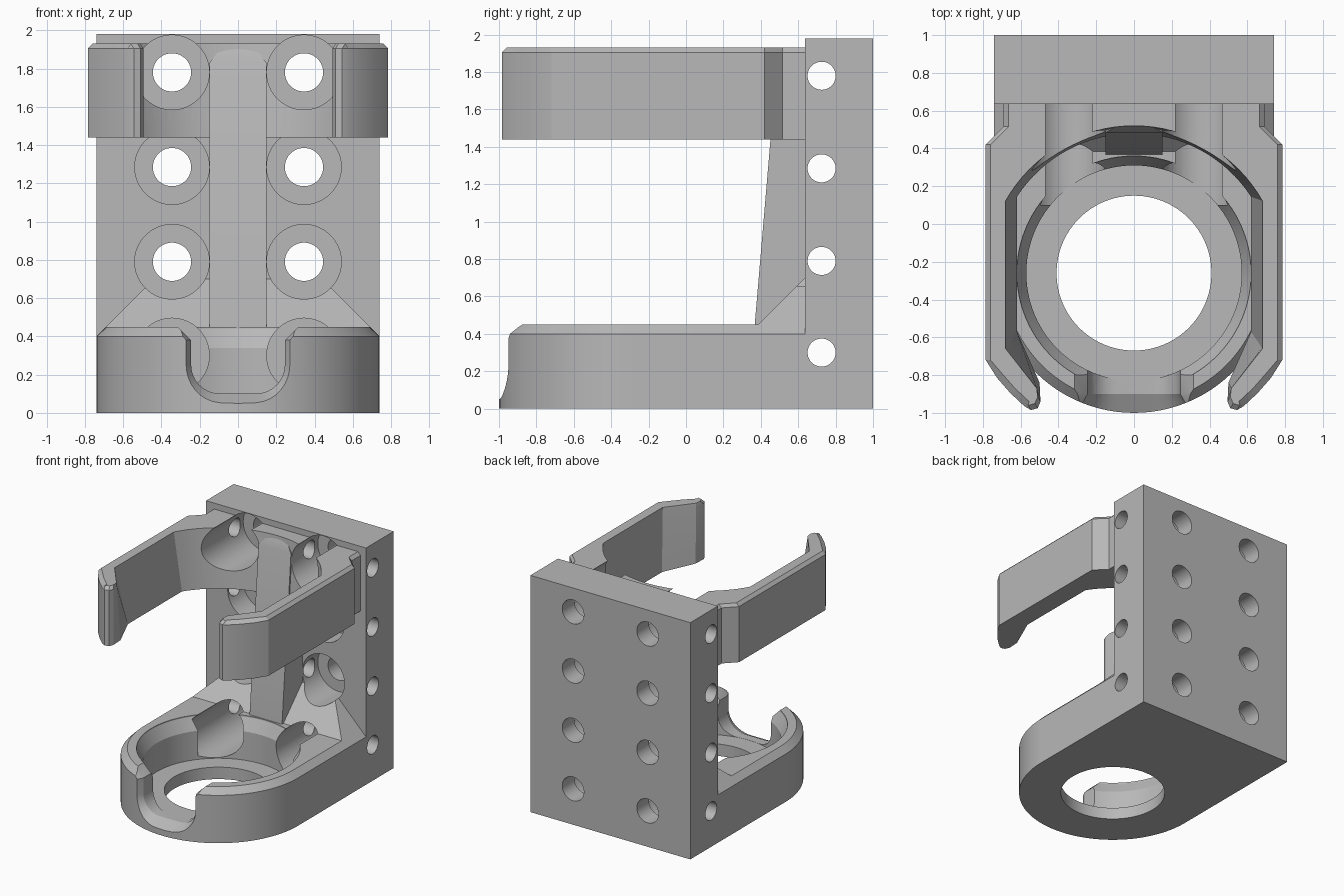
import bpy, bmesh
from math import sin, cos, pi, sqrt, asin

cube = bpy.data.objects.get("Cube")
if cube:
    bpy.data.objects.remove(cube)

grey = bpy.data.materials.new("plain_grey")
grey.use_nodes = True
GREY = (0.48, 0.48, 0.48, 1)
grey.diffuse_color = GREY
grey.node_tree.nodes["Principled BSDF"].inputs["Base Color"].default_value = GREY

CY = -0.26                       # centre of the round cup
ROWS = (0.30, 0.79, 1.285, 1.78)  # heights of the screw rows


def loft(name, *stacks):
    """Closed mesh from one or more stacks of matching rings."""
    bm = bmesh.new()
    for rings in stacks:
        vs = [[bm.verts.new(p) for p in ring] for ring in rings]
        n = len(vs[0])
        for a, b in zip(vs, vs[1:]):
            for i in range(n):
                j = (i + 1) % n
                bm.faces.new((a[i], a[j], b[j], b[i]))
        bm.faces.new(vs[0][::-1])
        bm.faces.new(vs[-1])
    bmesh.ops.recalc_face_normals(bm, faces=bm.faces)
    me = bpy.data.meshes.new(name)
    bm.to_mesh(me)
    bm.free()
    me.materials.append(grey)
    ob = bpy.data.objects.new(name, me)
    bpy.context.collection.objects.link(ob)
    return ob


def circle(r, place, n=64):
    return [place(r * cos(2 * pi * i / n), r * sin(2 * pi * i / n)) for i in range(n)]


def carve(ob, cutters):
    """Cut with each cutter and keep the resulting mesh."""
    for c in cutters:
        c.hide_render = True
        m = ob.modifiers.new("cut", "BOOLEAN")
        m.operation, m.solver, m.object = "DIFFERENCE", "EXACT", c
    dg = bpy.context.evaluated_depsgraph_get()
    me = bpy.data.meshes.new_from_object(ob.evaluated_get(dg))
    ob.modifiers.clear()
    ob.data = me


def bores(rows, start):
    """Stepped screw bores running front to back."""
    stacks = []
    for z in rows:
        for x in (-0.345, 0.345):
            stacks.append([circle(r, lambda a, b: (x + a, y, z + b))
                           for y, r in ((start, 0.195), (0.84, 0.195), (0.84, 0.1), (1.1, 0.1))])
    return loft("bore_cutter", *stacks)


# Back plate with stepped bores and cross holes
plate = loft("back_plate", [[(x, y, z) for x, y in ((-0.74, 0.635), (0.74, 0.635), (0.74, 1), (-0.74, 1))]
                            for z in (0, 1.98)])
plate_bores = bores(ROWS, 0.5)
cross = loft("cross_hole_cutter", *[[circle(0.075, lambda a, b: (x, 0.725 + a, z + b), 48)
                                     for x in (-1, 1)] for z in ROWS])
carve(plate, [plate_bores, cross])


# Round-fronted cup with chamfered rim
def stadium(z, inset):
    r = 0.74 - inset
    arc = [(r * cos(pi * i / 48), CY - r * sin(pi * i / 48), z) for i in range(49)]
    return [(r, 0.635, z)] + arc + [(-r, 0.635, z)]


cup = loft("cup_base", [stadium(0, 0), stadium(0.4, 0), stadium(0.45, 0.05)])
cavity = loft("cavity_cutter", [circle(r, lambda a, b: (a, CY + b, z), 96) for z, r in
                                ((-0.1, 0.41), (0.1, 0.41), (0.1, 0.57), (0.34, 0.57),
                                 (0.44, 0.62), (0.6, 0.62))])


# Rounded front notch, flaring outward
def notch_ring(y, w, bottom):
    r = 0.15 + (w - 0.245)
    half = [(w + 0.2, 0.58), (w, 0.38)]
    half += [(w - r + r * cos(pi * i / 16), bottom + r - r * sin(pi * i / 16)) for i in range(9)]
    pts = half + [(-x, z) for x, z in reversed(half)]
    return [(x, y, z) for x, z in pts]


notch = loft("notch_cutter", [notch_ring(-0.6, 0.245, 0.101), notch_ring(-0.9, 0.245, 0.101),
                              notch_ring(-1.0, 0.3, 0.05), notch_ring(-1.1, 0.3, 0.05)])
low_bores = bores(ROWS[:2], 0.1)
carve(cup, [cavity, notch, low_bores])

# Hipped gusset between cup rim and plate
gusset = loft("gusset", [[(s, 0.635 - d, 0.45), (s, 0.635, 0.45), (s * 0.64, 0.635, 0.7)]
                         for s, d in ((-0.69, 0.25), (0.69, 0.25))])
carve(gusset, [low_bores])

# Leaning centre rib with a bevelled top
rib = loft("centre_rib", [[(-w, 0.635, z), (-w, y, z), (w, y, z), (w, 0.635, z)]
                          for w, y, z in ((0.15, 0.365, 0.42), (0.15, 0.485, 1.83), (0.07, 0.53, 1.93))])


# Spring clip: two hooked arms and an arched back, inner faces drafted
def clip_ring(z, t, inset):
    outer = [(0.69, 0.635), (0.69, 0.515), (0.785, 0.42), (0.785, -0.72), (0.725, -0.815),
             (0.655, -0.895), (0.58, -0.965), (0.545, -0.985), (0.51, -0.975), (0.495, -0.94)]
    half = [(x - inset if x > 0.56 else x + inset * 0.6,
             y + inset if y < -0.75 else y) for x, y in outer]
    xi, r = 0.62 + 0.06 * t, 0.74 + 0.04 * t
    half += [(0.5 + 0.015 * t, -0.84 - 0.03 * t), (xi, -0.57 - 0.09 * t)]
    a = asin(xi / r)
    half += [(r * sin(a * k / 16), CY + r * cos(a * k / 16)) for k in range(16, 0, -1)]
    pts = half + [(0, CY + r)] + [(-x, y) for x, y in reversed(half)]
    return [(x, y, z) for x, y in pts]


clip = loft("spring_clip", [clip_ring(1.44, 0, 0), clip_ring(1.905, 0.95, 0), clip_ring(1.93, 1, 0.025)])
top_bores = bores(ROWS[3:], 0)
carve(clip, [top_bores])

for cutter in (plate_bores, cross, cavity, notch, low_bores, top_bores):
    bpy.data.objects.remove(cutter)

# Smooth the round faces, keep edges crisp
bpy.ops.object.select_all(action="DESELECT")
for ob in (plate, cup, gusset, rib, clip):
    ob.select_set(True)
bpy.context.view_layer.objects.active = plate
bpy.ops.object.shade_smooth_by_angle(angle=0.4)
